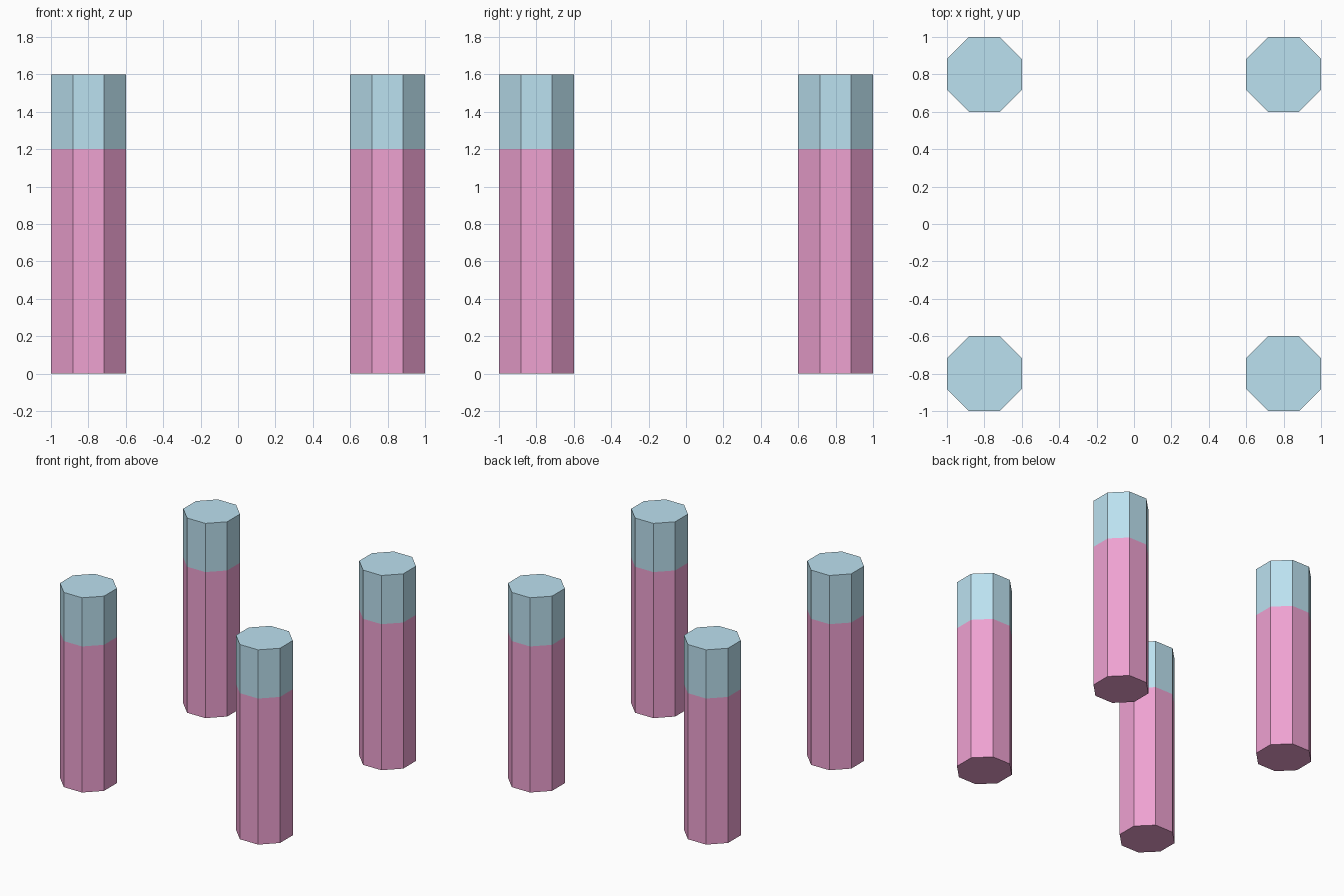
import bpy
from math import pi, cos

if "Cube" in bpy.data.objects:
    bpy.data.objects.remove(bpy.data.objects["Cube"])


def material(name, color):
    mat = bpy.data.materials.new(name)
    mat.diffuse_color = (*color, 1)
    mat.use_nodes = True
    mat.node_tree.nodes["Principled BSDF"].inputs["Base Color"].default_value = mat.diffuse_color
    return mat


pink = material("pink", (0.86, 0.36, 0.64))
blue = material("blue", (0.50, 0.75, 0.87))

APOTHEM = 0.2  # centre to flat side of the octagon


def octagon(name, x, y, z0, z1, mat):
    bpy.ops.mesh.primitive_cylinder_add(
        vertices=8, radius=APOTHEM / cos(pi / 8), depth=z1 - z0,
        location=(x, y, (z0 + z1) / 2), rotation=(0, 0, pi / 8))
    obj = bpy.context.object
    obj.name = name
    obj.data.materials.append(mat)


# Four corner posts, each a tall shaft with a cap on top
for side, x in (("left", -0.8), ("right", 0.8)):
    for end, y in (("front", -0.8), ("back", 0.8)):
        octagon(f"{end}_{side}_shaft", x, y, 0, 1.2, pink)
        octagon(f"{end}_{side}_cap", x, y, 1.2, 1.6, blue)
